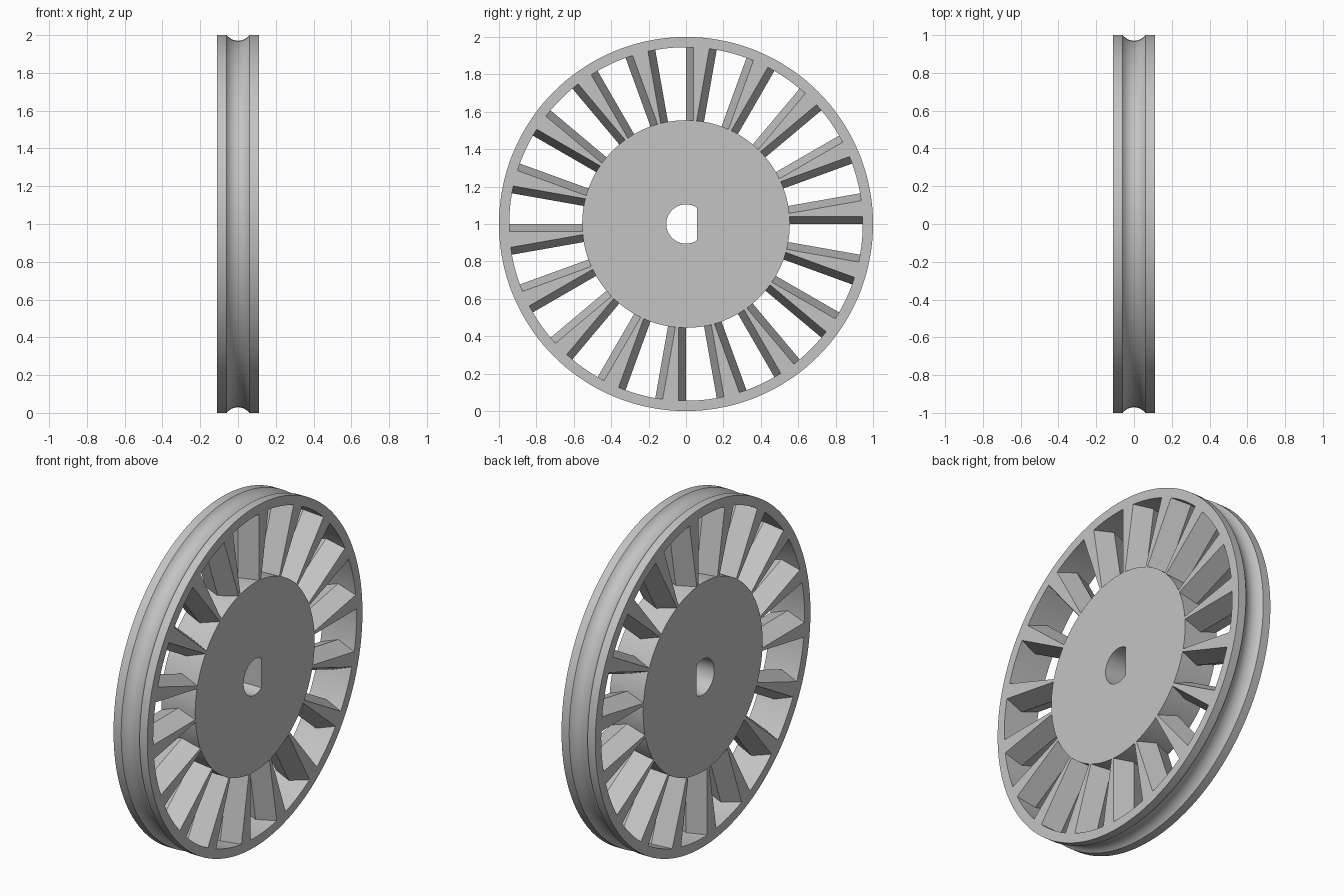
import bpy, bmesh
from math import cos, sin, pi, radians, asin, sqrt
from mathutils import Vector

cube = bpy.data.objects.get("Cube")
if cube:
    bpy.data.objects.remove(cube)

HALF = 0.11          # half width of the wheel
HUB_R = 0.555
RIM_IN = 0.945
SEG = 144
SPOKES = 18

grey = bpy.data.materials.new("plain grey")
grey.use_nodes = True
color = (0.55, 0.55, 0.55, 1)
grey.diffuse_color = color
grey.node_tree.nodes["Principled BSDF"].inputs["Base Color"].default_value = color


def finish(name, bm, smooth=None):
    bmesh.ops.recalc_face_normals(bm, faces=bm.faces)
    mesh = bpy.data.meshes.new(name)
    bm.to_mesh(mesh)
    bm.free()
    mesh.materials.append(grey)
    obj = bpy.data.objects.new(name, mesh)
    bpy.context.collection.objects.link(obj)
    if smooth:
        bpy.ops.object.select_all(action='DESELECT')
        obj.select_set(True)
        bpy.context.view_layer.objects.active = obj
        bpy.ops.object.shade_smooth_by_angle(angle=radians(smooth))
    return obj


def sweep(name, section):
    """Closed section swept round the axle; section(a) lists (x, y, z) points."""
    bm = bmesh.new()
    rings = [[bm.verts.new(p) for p in section(2 * pi * i / SEG)] for i in range(SEG)]
    n = len(rings[0])
    for i in range(SEG):
        a, b = rings[i], rings[(i + 1) % SEG]
        for j in range(n):
            k = (j + 1) % n
            bm.faces.new((a[j], a[k], b[k], b[j]))
    return finish(name, bm, 30)


def on_circle(x, r, a):
    return (x, r * cos(a), 1 + r * sin(a))


# Rim with a round groove in its tread
GROOVE_W, GROOVE_D = 0.06, 0.03
arc_r = (GROOVE_W ** 2 + GROOVE_D ** 2) / (2 * GROOVE_D)
half_arc = asin(GROOVE_W / arc_r)
groove = []
for i in range(13):
    t = half_arc * (i / 6 - 1)
    groove.append((arc_r * sin(t), 1 - arc_r * (cos(t) - cos(half_arc))))
profile = [(-HALF, RIM_IN), (-HALF, 1)] + groove + [(HALF, 1), (HALF, RIM_IN)]
sweep("grooved_rim", lambda a: [on_circle(x, r, a) for x, r in profile])


# Hub disc with a D-shaped axle hole
def hub_section(a):
    y, z = min(0.105 * cos(a), 0.06), 1 + 0.105 * sin(a)
    return [(-HALF, y, z), on_circle(-HALF, HUB_R, a),
            on_circle(HALF, HUB_R, a), (HALF, y, z)]


sweep("hub_disc", hub_section)

# Spokes: six-sided bars, widest at mid width, flaring outward
BEVEL = 0.04
WIDTH = radians(10)
bm = bmesh.new()
for s in range(SPOKES):
    start = 2 * pi * s / SPOKES
    ends = []
    for r in (HUB_R - 0.006, RIM_IN + 0.006):
        ring = []
        for x, side in ((HALF, 0), (0, 0), (-HALF, 0), (-HALF, 1), (0, 1), (HALF, 1)):
            a = start + side * WIDTH
            inset = BEVEL * (1 - 2 * side) if x else 0
            along = sqrt(r * r - inset * inset)
            ring.append(bm.verts.new((x, along * cos(a) - inset * sin(a),
                                      1 + along * sin(a) + inset * cos(a))))
        ends.append(ring)
    inner, outer = ends
    bm.faces.new(inner)
    bm.faces.new(outer)
    for j in range(6):
        k = (j + 1) % 6
        bm.faces.new((inner[j], inner[k], outer[k], outer[j]))
finish("spokes", bm)
